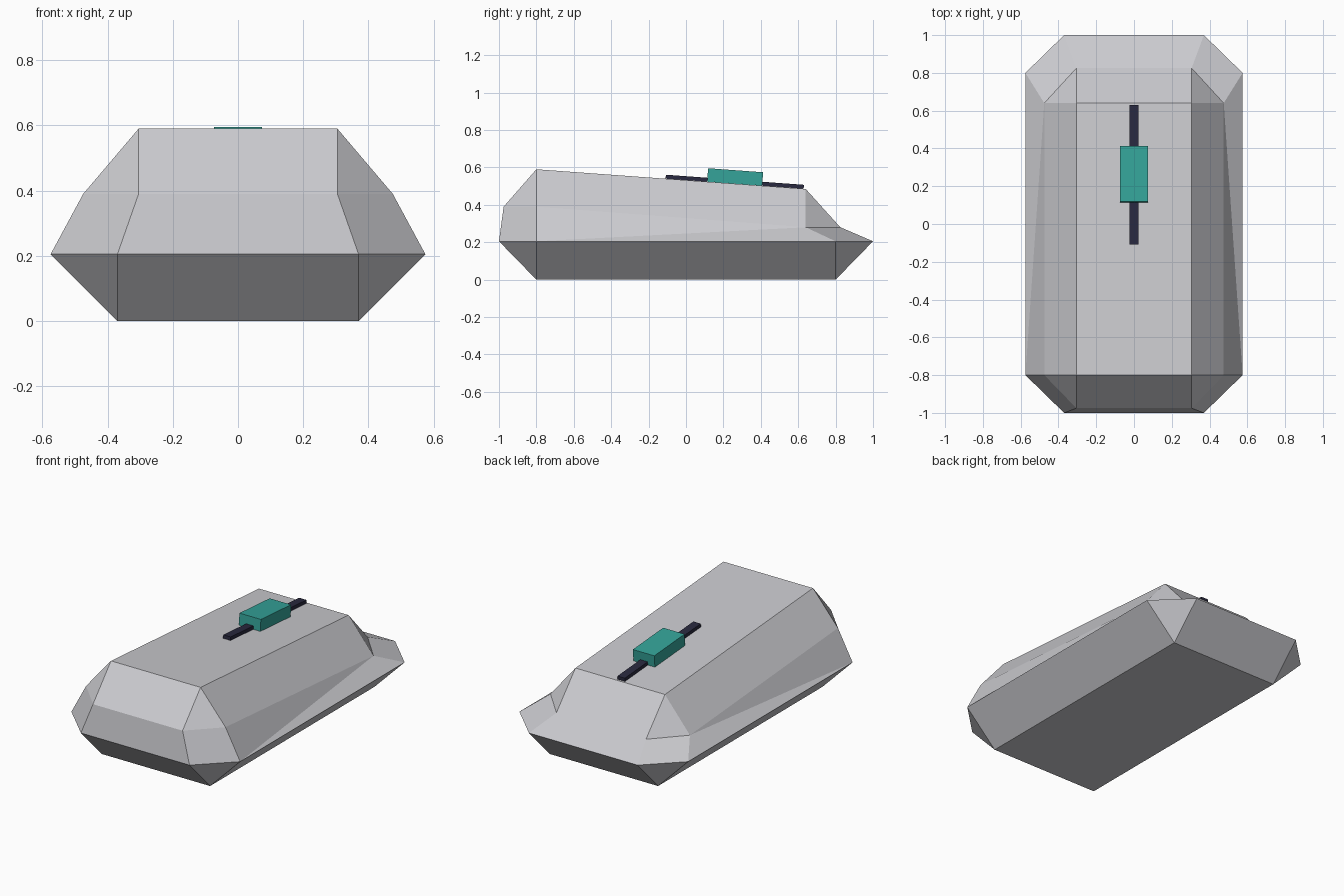
import bpy, bmesh, math
from mathutils import Matrix

old = bpy.data.objects.get("Cube")
if old:
    bpy.data.objects.remove(old, do_unlink=True)


def material(name, rgb):
    mat = bpy.data.materials.new(name)
    mat.use_nodes = True
    colour = (*rgb, 1)
    mat.diffuse_color = colour
    mat.node_tree.nodes["Principled BSDF"].inputs["Base Color"].default_value = colour
    return mat


def finish(name, bm, mat):
    bmesh.ops.recalc_face_normals(bm, faces=bm.faces)
    mesh = bpy.data.meshes.new(name)
    bm.to_mesh(mesh)
    bm.free()
    mesh.materials.append(mat)
    obj = bpy.data.objects.new(name, mesh)
    bpy.context.collection.objects.link(obj)
    return obj


light_grey = material("light grey", (0.60, 0.60, 0.63))
teal = material("teal", (0.035, 0.37, 0.32))
navy = material("dark navy", (0.022, 0.022, 0.05))

# Closed loop around the middle strip (left edge), from the rear of the floor
strip = [(0.37, 0.8, 0), (0.37, -0.8, 0), (0.37, -1, 0.205), (0.305, -0.975, 0.39),
         (0.305, -0.8, 0.59), (0.305, 0.64, 0.485), (0.305, 0.825, 0.28), (0.37, 1, 0.205)]
# Widest edge and shoulder of the flank
flank = [(0.575, -0.8, 0.205), (0.575, 0.8, 0.205), (0.475, -0.8, 0.39), (0.475, 0.64, 0.28)]
WF, WR, SF, SR = range(8, 12)
side_faces = [(0, 1, WF, WR), (1, 2, WF), (2, 3, SF, WF), (3, 4, SF), (4, 5, SR, SF),
              (WF, SF, SR), (WF, SR, WR), (5, 6, SR), (6, 7, WR, SR), (7, 0, WR)]

# Hull: centre strip plus both mirrored flanks
bm = bmesh.new()
left, right = ([bm.verts.new((s * x, y, z)) for x, y, z in strip + flank] for s in (1, -1))
for i in range(len(strip)):
    j = (i + 1) % len(strip)
    bm.faces.new((left[i], left[j], right[j], right[i]))
for side in (left, right):
    for face in side_faces:
        bm.faces.new([side[k] for k in face])
finish("hull", bm, light_grey)

# Roof fittings, lying along the sloping roof
slope = math.atan2(0.485 - 0.59, 1.44)


def roof_block(name, size, mat):
    bm = bmesh.new()
    bmesh.ops.create_cube(bm, size=1)
    bmesh.ops.scale(bm, vec=size, verts=bm.verts)
    bmesh.ops.translate(bm, vec=(0, 0, size[2] / 2), verts=bm.verts)
    place = Matrix.Translation((0, 0.26, 0.513)) @ Matrix.Rotation(slope, 4, 'X')
    bmesh.ops.transform(bm, matrix=place, verts=bm.verts)
    return finish(name, bm, mat)


roof_block("roof_rail", (0.05, 0.74, 0.021), navy)
roof_block("roof_box", (0.146, 0.295, 0.072), teal)
